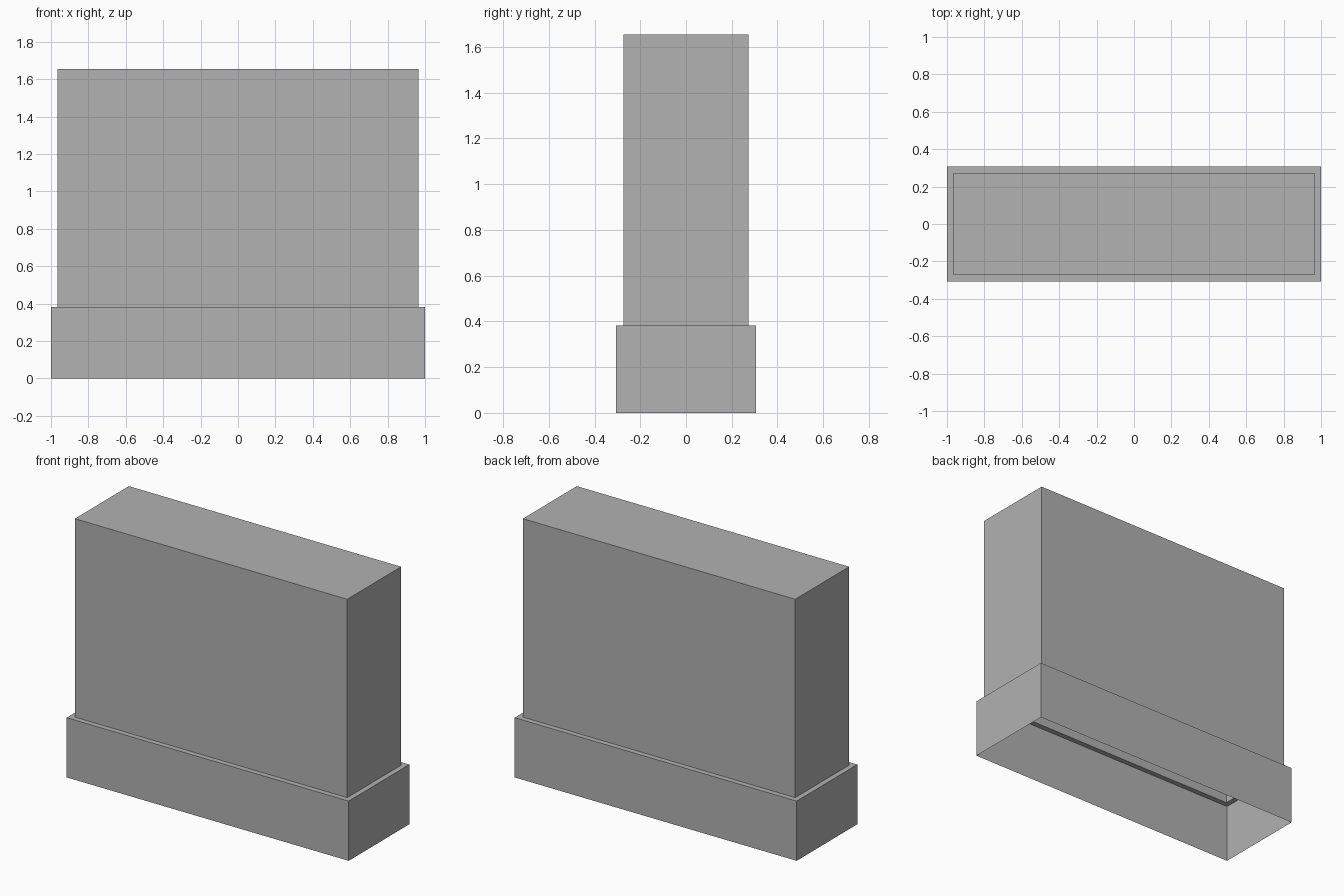
import bpy
import bmesh

cube = bpy.data.objects.get("Cube")
if cube:
    bpy.data.objects.remove(cube, do_unlink=True)

# Single plain grey
grey = bpy.data.materials.new("plain_grey")
grey.use_nodes = True
colour = (0.445, 0.445, 0.445, 1)
grey.diffuse_color = colour
grey.node_tree.nodes["Principled BSDF"].inputs["Base Color"].default_value = colour

BASE = (1.0, 0.307)      # half width, half depth of the base skirt
BODY = (0.966, 0.273)    # half width, half depth of the tall body
STEP, TOP = 0.383, 1.655


def shell(name, rings, capped=False):
    """Open rectangular shell through (half size, z) rings, with an optional top."""
    bm = bmesh.new()
    loops = []
    for (hx, hy), z in rings:
        corners = ((-hx, -hy), (hx, -hy), (hx, hy), (-hx, hy))
        loops.append([bm.verts.new((x, y, z)) for x, y in corners])
    for low, high in zip(loops, loops[1:]):
        for i in range(4):
            j = (i + 1) % 4
            bm.faces.new((low[i], low[j], high[j], high[i]))
    if capped:
        bm.faces.new(loops[-1])
    mesh = bpy.data.meshes.new(name)
    bm.to_mesh(mesh)
    bm.free()
    mesh.materials.append(grey)
    bpy.context.collection.objects.link(bpy.data.objects.new(name, mesh))


# Base skirt with its narrow ledge, open below
shell("base_skirt", [(BASE, 0), (BASE, STEP), (BODY, STEP)])
# Tall hollow body, closed on top
shell("tall_body", [(BODY, STEP), (BODY, TOP)], capped=True)
